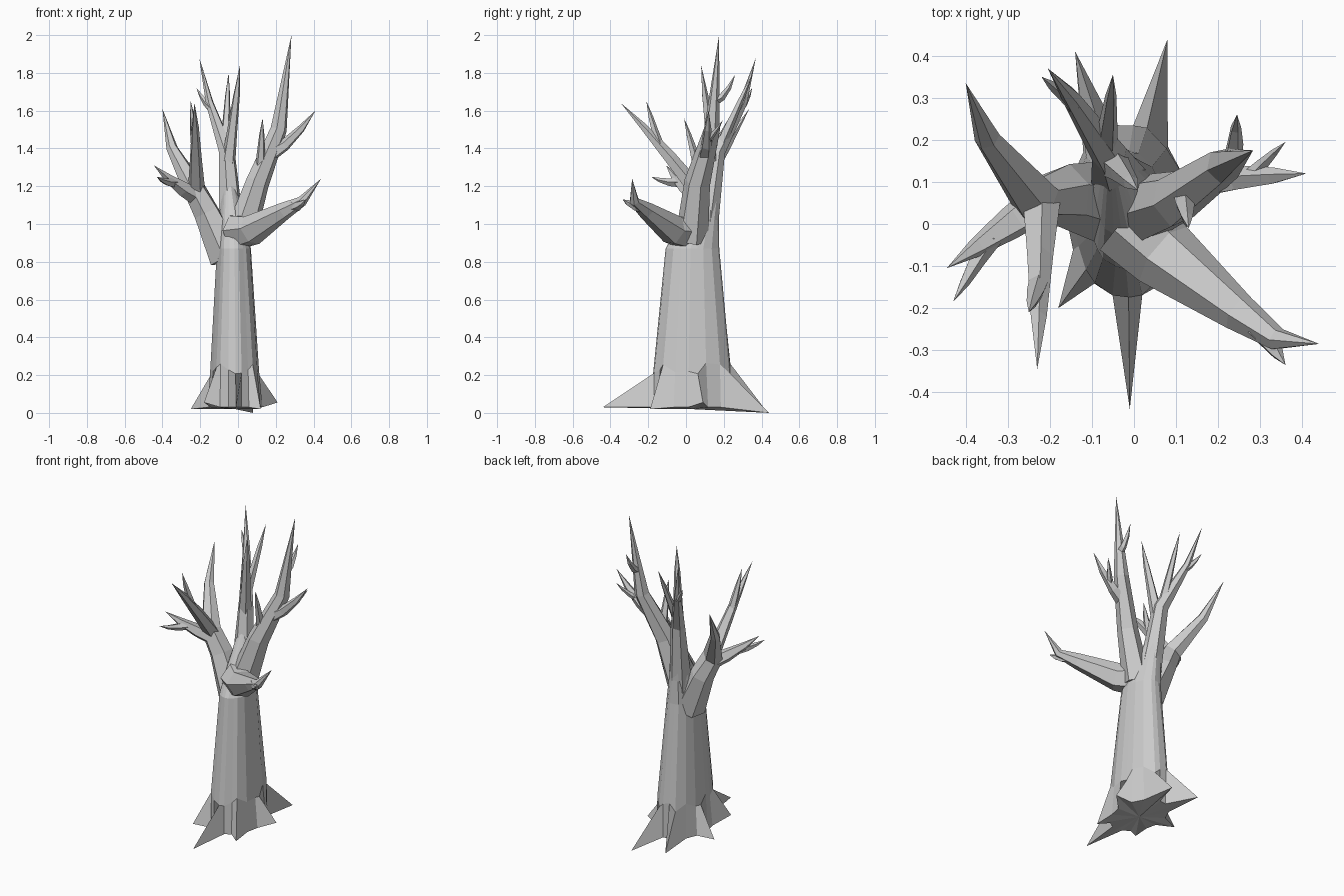
import bpy, bmesh, math, random
from mathutils import Vector

if "Cube" in bpy.data.objects:
    bpy.data.objects.remove(bpy.data.objects["Cube"])

random.seed(4)


def finish(name, bm):
    bmesh.ops.recalc_face_normals(bm, faces=bm.faces)
    me = bpy.data.meshes.new(name)
    bm.to_mesh(me)
    bm.free()
    bpy.context.collection.objects.link(bpy.data.objects.new(name, me))


def skin(bm, rings):
    """Bridge matching rings of verts with quads."""
    for a, b in zip(rings, rings[1:]):
        for i in range(len(a)):
            j = (i + 1) % len(a)
            bm.faces.new((a[i], a[j], b[j], b[i]))


def limb(name, radius, *points, sides=6, power=0.88):
    """Low-poly limb tapering along its path to a sharp tip; returns path and radii."""
    pts = [Vector(p) for p in points]
    lengths = [0]
    for a, b in zip(pts, pts[1:]):
        lengths.append(lengths[-1] + (b - a).length)
    radii = [radius * max(0, 1 - d / lengths[-1]) ** power for d in lengths]
    bm = bmesh.new()
    u = Vector((1, 0.3, 0))
    rings = []
    for i, p in enumerate(pts[:-1]):
        t = (pts[i + 1] - pts[max(i - 1, 0)]).normalized()
        u = (u - t * u.dot(t)).normalized()
        v = t.cross(u)
        ring = []
        for k in range(sides):
            a = 2 * math.pi * k / sides
            r = radii[i] * random.uniform(0.97, 1.14)
            ring.append(bm.verts.new(p + (u * math.cos(a) + v * math.sin(a)) * r))
        rings.append(ring)
    skin(bm, rings)
    bm.faces.new(rings[0][::-1])
    tip = bm.verts.new(pts[-1])
    for k in range(sides):
        bm.faces.new((rings[-1][k], rings[-1][(k + 1) % sides], tip))
    finish(name, bm)
    return pts, radii


def fork(name, parent, at, tip, sag=0.03, thick=0.9):
    """Side shoot leaving its parent at path position 'at', sagging before it rises to its tip."""
    pts, radii = parent
    i, f = int(at), at % 1
    start = pts[i].lerp(pts[i + 1], f)
    r = (radii[i] * (1 - f) + radii[i + 1] * f) * thick
    tip = Vector(tip)
    path = []
    for s in (0, 0.35, 0.7, 1):
        path.append(start.lerp(tip, s) - Vector((0, 0, 4 * sag * s * (1 - s))))
    return limb(name, r, *path, sides=5, power=0.65)


# Trunk: elliptical rings that flare out into pointed roots
def ellipse(a, rx, ry):
    r = 1 / math.hypot(math.cos(a) / rx, math.sin(a) / ry)
    return Vector((math.cos(a) * r, math.sin(a) * r))


center = Vector((-0.015, 0.03))
roots = [Vector(p) for p in ((-0.01, -0.44), (0.12, -0.19), (0.21, 0.09), (0.08, 0.44),
                             (-0.14, 0.41), (-0.25, 0.07), (-0.18, -0.2))]
bm = bmesh.new()
angles, base = [], []
dirs = [math.atan2(*(p - center).yx) for p in roots]
for i, p in enumerate(roots):
    gap = (dirs[(i + 1) % len(dirs)] - dirs[i]) % math.tau
    angles.append(dirs[i])
    base.append(bm.verts.new((p.x, p.y, (0.03, 0.02, 0.055, 0)[i % 4])))
    for f in (0.3, 0.7):
        a = dirs[i] + gap * f
        q = center + ellipse(a, 0.145, 0.205)
        angles.append(a)
        base.append(bm.verts.new((q.x, q.y, 0.03)))
rings = [base]
for z, cx, cy, rx, ry in ((0.24, -0.015, 0.03, 0.125, 0.205), (0.87, -0.02, 0.035, 0.09, 0.14),
                          (1.02, -0.03, 0.075, 0.07, 0.098), (1.2, -0.045, 0.135, 0.036, 0.045)):
    ring = []
    for k, a in enumerate(angles):
        q = Vector((cx, cy)) + ellipse(a, rx, ry) * random.uniform(0.98, 1.05)
        dz = random.uniform(-0.04, 0.03) if z < 0.5 else 0
        ring.append(bm.verts.new((q.x, q.y, z + dz)))
    rings.append(ring)
skin(bm, rings)
bm.faces.new(rings[-1])
under = bm.verts.new((center.x, center.y, 0.02))
for i in range(len(base)):
    bm.faces.new((base[(i + 1) % len(base)], base[i], under))
finish("trunk_with_roots", bm)

# Central leader
leader = limb("leader", 0.07, (-0.03, 0.1, 0.95), (-0.06, 0.165, 1.38),
              (-0.15, 0.3, 1.64), (-0.205, 0.37, 1.88))
fork("leader_front_fork", leader, 0.8, (0.01, 0.08, 1.84), sag=0, thick=0.8)
fork("leader_back_fork", leader, 1.1, (-0.05, 0.355, 1.8), sag=0, thick=0.7)
fork("leader_twig", leader, 1.9, (-0.22, 0.35, 1.72), sag=0.01)

# Rear right limb
right = limb("right_limb", 0.083, (0, 0.03, 0.92), (0.1, 0.06, 1.22),
             (0.215, 0.14, 1.5), (0.283, 0.175, 2))
right_fork = fork("right_outer_fork", right, 1.5, (0.41, 0.12, 1.6), thick=0.75)
fork("right_outer_twig", right_fork, 1.3, (0.36, 0.195, 1.55), sag=0.01, thick=0.7)
fork("right_high_twig", right, 2.3, (0.245, 0.26, 1.79), thick=0.8)
fork("right_inner_twig", right, 1.15, (0.13, -0.01, 1.56), sag=0, thick=0.5)

# Low front right limb
front = limb("front_limb", 0.092, (-0.01, 0.01, 0.96), (0.07, -0.07, 0.97),
             (0.25, -0.21, 1.07), (0.34, -0.275, 1.12), (0.44, -0.285, 1.24))
fork("front_twig", front, 2.5, (0.36, -0.335, 1.13), sag=0.01)

# Left limb with its forks
left = limb("left_limb", 0.092, (-0.055, 0.05, 0.82), (-0.165, 0.07, 1.06),
            (-0.235, 0.06, 1.19), (-0.35, 0.205, 1.4), (-0.4, 0.335, 1.61))
low = fork("left_low_fork", left, 1.6, (-0.445, -0.105, 1.31), sag=0.015, thick=0.8)
fork("left_low_twig", low, 1.6, (-0.43, -0.185, 1.25), sag=0.01)
upright = fork("left_front_fork", left, 1.8, (-0.23, -0.345, 1.64), sag=-0.015, thick=0.75)
fork("left_front_twig", upright, 1.4, (-0.25, -0.21, 1.65), sag=0.01)
